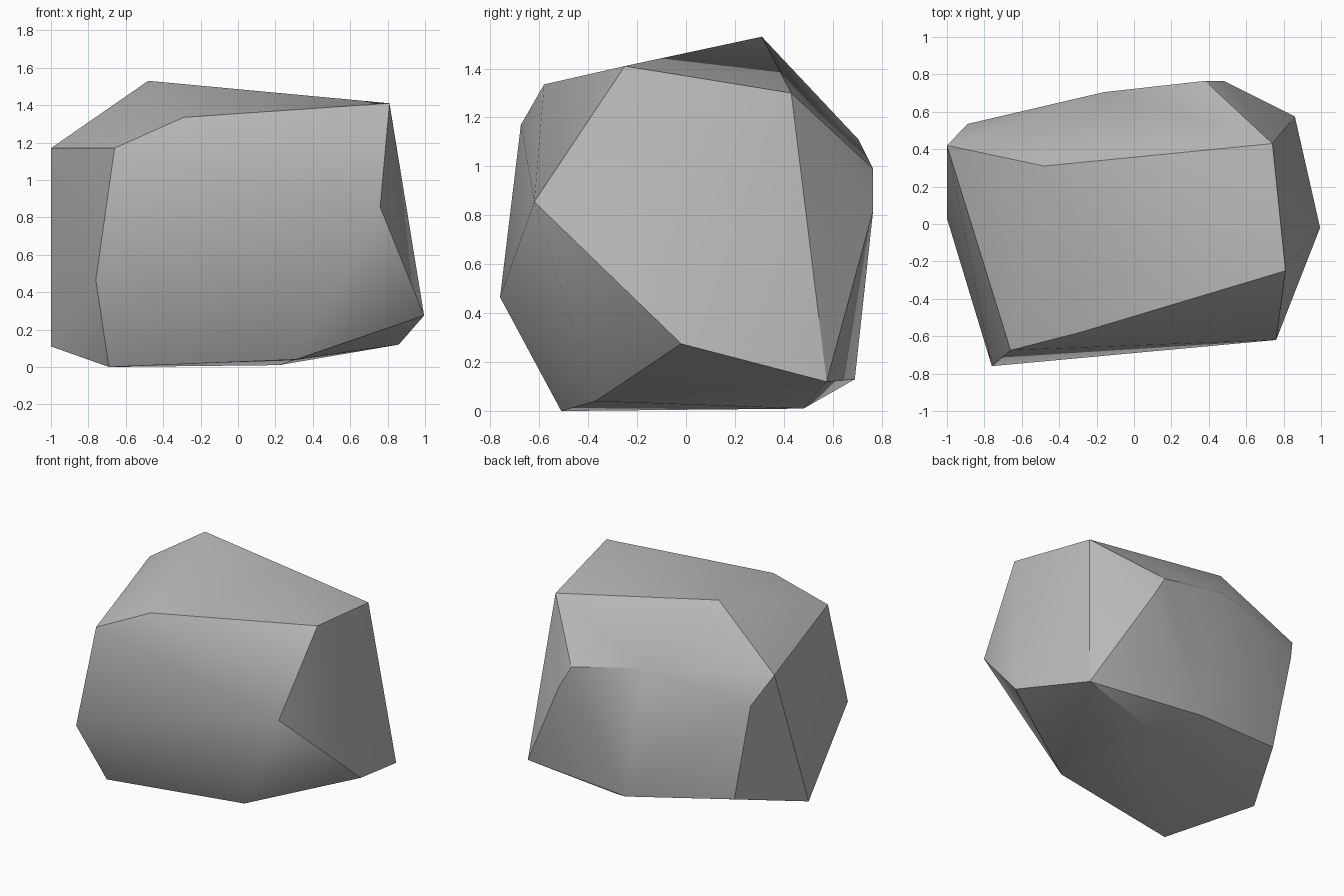
import bpy, bmesh, math

cube = bpy.data.objects.get("Cube")
if cube:
    bpy.data.objects.remove(cube, do_unlink=True)

# Stone colour
stone = bpy.data.materials.new("stone grey")
stone.use_nodes = True
colour = (0.5, 0.5, 0.5, 1)
stone.diffuse_color = colour
stone.node_tree.nodes["Principled BSDF"].inputs["Base Color"].default_value = colour

# Corners of the chiselled boulder
top_corners = [(-.48, .31, 1.53), (.81, -.25, 1.41), (-.29, -.58, 1.335),
               (-.66, -.675, 1.17), (-1, .42, 1.17), (.74, .43, 1.30)]
middle_corners = [(.76, -.62, .855), (-.76, -.76, .465), (.38, .765, .99),
                  (.48, .765, .82), (-.16, .705, 1.11), (-.89, .535, .96)]
base_corners = [(-.69, -.51, .0), (.995, -.02, .275), (.86, .575, .12),
                (.31, -.37, .04), (.22, .48, .01), (0, .69, .13),
                (-.75, .52, .245), (-1, .03, .11)]

# Boulder: convex hull wrapped around the corners
bm = bmesh.new()
for corner in top_corners + middle_corners + base_corners:
    bm.verts.new(corner)
hull = bmesh.ops.convex_hull(bm, input=bm.verts)
unused = {v for v in hull["geom_interior"] + hull["geom_unused"]
          if isinstance(v, bmesh.types.BMVert)}
bmesh.ops.delete(bm, geom=list(unused), context="VERTS")
bmesh.ops.recalc_face_normals(bm, faces=bm.faces)
mesh = bpy.data.meshes.new("boulder")
bm.to_mesh(mesh)
bm.free()
mesh.materials.append(stone)
boulder = bpy.data.objects.new("boulder", mesh)
bpy.context.collection.objects.link(boulder)

# Soft shading across shallow facets, crisp chiselled edges elsewhere
bpy.ops.object.select_all(action="DESELECT")
boulder.select_set(True)
bpy.context.view_layer.objects.active = boulder
bpy.ops.object.shade_smooth_by_angle(angle=math.radians(30))
